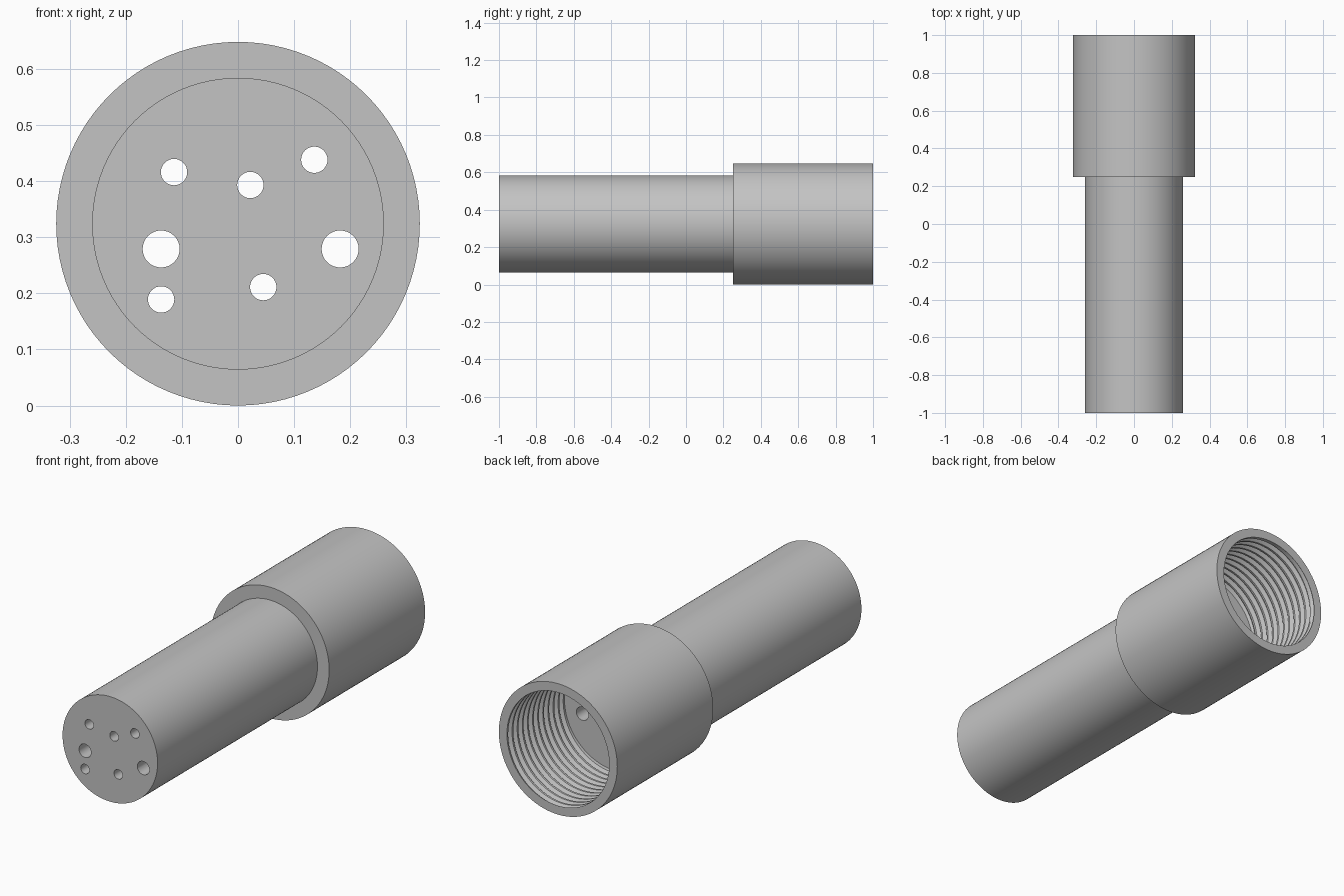
import bpy, bmesh, math
from mathutils import Matrix

SEG = 96                 # sides of the round body
AXIS_Z = 0.324           # height of the centre line
SHANK_R, COLLAR_R = 0.26, 0.324
SHOULDER_Y, FLOOR_Y = 0.25, 0.55
BORE_R, DEPTH, PITCH = 0.28, 0.018, 0.04

cube = bpy.data.objects.get("Cube")
if cube:
    bpy.data.objects.remove(cube, do_unlink=True)

grey = bpy.data.materials.new("plain_grey")
grey.use_nodes = True
colour = (0.55, 0.55, 0.55, 1)
grey.diffuse_color = colour
grey.node_tree.nodes["Principled BSDF"].inputs["Base Color"].default_value = colour


def finish(bm, name):
    bmesh.ops.recalc_face_normals(bm, faces=bm.faces[:])
    mesh = bpy.data.meshes.new(name)
    bm.to_mesh(mesh)
    bm.free()
    mesh.materials.append(grey)
    obj = bpy.data.objects.new(name, mesh)
    bpy.context.collection.objects.link(obj)
    return obj


def ring(bm, shape):
    """Open loop of vertices; shape(turn) gives y and radius."""
    loop = []
    for i in range(SEG + 1):
        y, r = shape(i / SEG)
        a = math.tau * (i % SEG) / SEG
        loop.append(bm.verts.new((r * math.cos(a), y, AXIS_Z + r * math.sin(a))))
    return loop


def thread_row(turn, cut):
    """Helical row of the thread, fading out at the mouth and the floor."""
    def shape(t):
        y = min(1, max(FLOOR_Y, 1 + PITCH * (1 - turn - t)))
        fade = min(1, (1 - y) / PITCH * 2, (y - FLOOR_Y) / PITCH * 2)
        return y, BORE_R + DEPTH * cut * fade
    return shape


# Body: shank, shoulder, collar, then the threaded bore
bm = bmesh.new()
shapes = [lambda t, p=p: p for p in (
    (-1, SHANK_R), (SHOULDER_Y, SHANK_R), (SHOULDER_Y, COLLAR_R), (1, COLLAR_R))]
turns = math.ceil((1 - FLOOR_Y) / PITCH) + 2
for n in range(turns):
    for step, cut in ((0, 0), (0.25, 0), (0.55, 1), (0.7, 1)):
        shapes.append(thread_row(n + step, cut))
rows = [ring(bm, s) for s in shapes]
for a, b in zip(rows, rows[1:]):
    for i in range(SEG):
        bm.faces.new((a[i], a[i + 1], b[i + 1], b[i]))
bmesh.ops.remove_doubles(bm, verts=bm.verts[:], dist=1e-5)
# Front face and bore floor
bmesh.ops.holes_fill(bm, edges=[e for e in bm.edges if e.is_boundary], sides=0)
body = finish(bm, "threaded_sleeve_body")

# Through holes: x, z, radius
SMALL, LARGE = 0.0235, 0.033
holes = [(-0.114, 0.416, SMALL), (0.022, 0.393, SMALL), (0.136, 0.438, SMALL),
         (-0.137, 0.279, LARGE), (0.182, 0.279, LARGE),
         (0.045, 0.211, SMALL), (-0.137, 0.189, SMALL)]
bm = bmesh.new()
for x, z, r in holes:
    place = Matrix.Translation((x, -0.2, z)) @ Matrix.Rotation(math.pi / 2, 4, 'X')
    bmesh.ops.create_cone(bm, cap_ends=True, segments=32, radius1=r, radius2=r,
                          depth=1.8, matrix=place)
cutter = finish(bm, "hole_cutter")
cutter.hide_render = True

drill = body.modifiers.new("drill_holes", 'BOOLEAN')
drill.operation = 'DIFFERENCE'
drill.solver = 'EXACT'
drill.object = cutter
bpy.ops.object.select_all(action='DESELECT')
bpy.context.view_layer.objects.active = body
body.select_set(True)
bpy.ops.object.modifier_apply(modifier=drill.name)
bpy.data.objects.remove(cutter, do_unlink=True)
bpy.ops.object.shade_smooth_by_angle(angle=math.radians(25))
